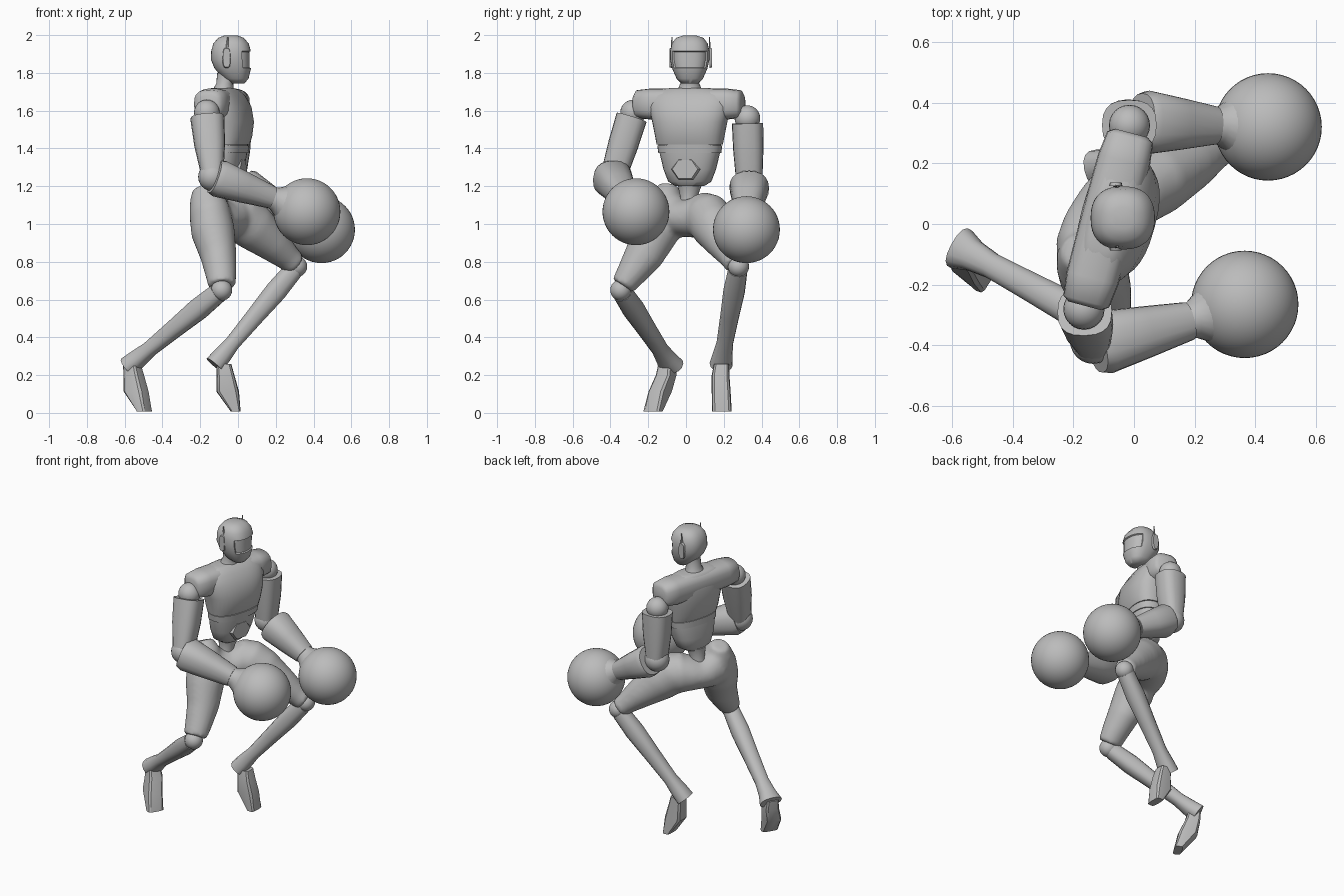
import bpy, bmesh, math
from mathutils import Vector, Matrix

cube = bpy.data.objects.get("Cube")
if cube:
    bpy.data.objects.remove(cube, do_unlink=True)

grey = bpy.data.materials.new("plain grey")
grey.use_nodes = True
grey.diffuse_color = (0.5, 0.5, 0.5, 1)
grey.node_tree.nodes["Principled BSDF"].inputs["Base Color"].default_value = (0.5, 0.5, 0.5, 1)

X, Y, Z = Vector((1, 0, 0)), Vector((0, 1, 0)), Vector((0, 0, 1))
turn = Matrix.Rotation(math.radians(-15), 3, 'Z')
ACROSS, FORWARD = turn @ Y, turn @ X


def finish(name, bm, angle=40):
    bmesh.ops.recalc_face_normals(bm, faces=bm.faces)
    mesh = bpy.data.meshes.new(name)
    bm.to_mesh(mesh)
    bm.free()
    mesh.materials.append(grey)
    ob = bpy.data.objects.new(name, mesh)
    bpy.context.collection.objects.link(ob)
    bpy.ops.object.select_all(action='DESELECT')
    ob.select_set(True)
    bpy.context.view_layer.objects.active = ob
    bpy.ops.object.shade_smooth_by_angle(angle=math.radians(angle))
    return ob


def loft(name, rings, ref=Z, axes=None, n=20, power=2.0, angle=40, recess=None):
    """Skin rings of (x, y, z, radius along ref, radius across)."""
    bm = bmesh.new()
    centres = [Vector(r[:3]) for r in rings]
    loops = []
    for i, r in enumerate(rings):
        if axes:
            a, b = axes
        else:
            t = (centres[min(i + 1, len(rings) - 1)] - centres[max(i - 1, 0)]).normalized()
            a = (ref - t * ref.dot(t)).normalized()
            b = t.cross(a)
        loop = []
        for k in range(n):
            c, s = math.cos(math.tau * k / n), math.sin(math.tau * k / n)
            u = math.copysign(abs(c) ** (2 / power), c) * r[3]
            v = math.copysign(abs(s) ** (2 / power), s) * r[-1]
            loop.append(bm.verts.new(centres[i] + a * u + b * v))
        loops.append(loop)
    for p, q in zip(loops, loops[1:]):
        for k in range(n):
            bm.faces.new((p[k], p[(k + 1) % n], q[(k + 1) % n], q[k]))
    bm.faces.new(loops[0])
    bm.faces.new(loops[-1])
    if recess:
        bmesh.ops.recalc_face_normals(bm, faces=bm.faces)
        panel = [f for f in bm.faces if recess(f.calc_center_median())]
        bmesh.ops.inset_region(bm, faces=panel, thickness=.004, depth=-.008)
    return finish(name, bm, angle)


def ball(name, centre, radius, segments=24):
    bm = bmesh.new()
    bmesh.ops.create_uvsphere(bm, u_segments=segments, v_segments=segments // 2, radius=radius,
                              matrix=Matrix.Translation(centre))
    finish(name, bm, 60)


def mix(a, b, f, *radii):
    return (*Vector(a).lerp(Vector(b), f), *radii)


# Head with recessed visor, ears and neck
loft("head", [(.0, .02, 1.745, .035, .045), (-.012, .02, 1.77, .068, .07),
              (-.028, .02, 1.825, .097, .094), (-.037, .02, 1.87, .106, .104),
              (-.037, .02, 1.915, .105, .104), (-.037, .02, 1.955, .094, .095),
              (-.037, .02, 1.985, .068, .073), (-.037, .02, 1.998, .035, .035)],
     axes=(X, Y), n=36, power=2.4, angle=50,
     recess=lambda c: 1.83 < c.z < 1.91 and c.x > .025)
for side, sign in (("left", 1), ("right", -1)):
    y = .025 + sign * .1
    loft(side + "_ear", [(-.06, y, 1.88, .055, .022), (-.06, y + sign * .012, 1.88, .05, .019)],
         axes=(Z, X), n=16, power=3)
    loft(side + "_antenna", [(-.058, y, 1.9, .012, .006), (-.054, y, 1.99, .003, .003)],
         axes=(X, Y), n=6)
loft("neck", [(-.08, .02, 1.67, .075, .08), (-.078, .02, 1.71, .055, .065),
              (-.07, .02, 1.745, .045, .05), (-.055, .02, 1.8, .055, .055)], axes=(X, Y))

# Torso: chest, shoulder yoke, abdomen, front plate and spine
loft("chest", [(-.05, .02, 1.42, .098, .177), (-.05, .02, 1.46, .113, .184),
               (-.05, .02, 1.54, .122, .2), (-.06, .02, 1.62, .115, .22),
               (-.072, .02, 1.68, .09, .215), (-.08, .02, 1.712, .065, .17),
               (-.08, .02, 1.72, .05, .1)],
     axes=(FORWARD, ACROSS), n=32, power=2.5, angle=60)
yoke = []
for d, high, deep in ((-.295, .05, .055), (-.28, .074, .078), (-.2, .083, .088),
                      (0, .083, .09), (.2, .083, .088), (.28, .074, .078), (.295, .05, .055)):
    yoke.append((*(Vector((-.085, .015, 1.635)) + ACROSS * d), high, deep))
loft("shoulder_yoke", yoke, axes=(Z, FORWARD), power=2.8, angle=60)
loft("belt", [(-.053, .02, 1.375, .096, .168), (-.05, .02, 1.416, .098, .174)],
     axes=(FORWARD, ACROSS), n=32, power=2.5)
loft("abdomen", [(-.075, .02, 1.2, .055, .075), (-.07, .02, 1.225, .075, .115),
                 (-.065, .02, 1.29, .088, .14), (-.055, .02, 1.37, .092, .16),
                 (-.05, .02, 1.43, .093, .168)],
     axes=(FORWARD, ACROSS), n=28, power=2.5)
hub = Vector((-.065, .02, 1.29)) + FORWARD * .08
loft("abdomen_plate", [(*hub, .08, .064), (*(hub + FORWARD * .018), .07, .057)],
     axes=(ACROSS, Z), n=6, angle=20)
loft("spine", [(-.1, .01, 1.06, .07, .07), (-.095, .015, 1.14, .045, .045),
               (-.085, .02, 1.21, .06, .065)], axes=(FORWARD, ACROSS))

# Arms: shoulder ball, upper shell, elbow, forearm shell, wrist and round fist
arms = {
    "right": ((-.165, -.28, 1.59), (-.135, -.385, 1.25), (-.105, -.392, 1.243),
              (.18, -.32, 1.14), (.365, -.265, 1.065)),
    "left": ((-.015, .325, 1.56), (-.02, .335, 1.22), (.04, .335, 1.195),
             (.265, .325, 1.068), (.442, .32, .97)),
}
for side, (shoulder, elbow, cuff, wrist, fist) in arms.items():
    ball(side + "_shoulder", shoulder, .068)
    loft(side + "_upper_arm", [mix(shoulder, elbow, .08, .09, .083),
                               mix(shoulder, elbow, .5, .082, .08),
                               mix(shoulder, elbow, .95, .06, .07)], ref=X, power=2.6)
    ball(side + "_elbow", elbow, .076)
    loft(side + "_forearm", [mix(cuff, wrist, -.07, .09, .095), mix(cuff, wrist, .03, .1, .105),
                             mix(cuff, wrist, .5, .082, .086), mix(cuff, wrist, 1, .06, .064)],
         power=2.4)
    loft(side + "_wrist", [mix(wrist, fist, -.1, .054), mix(wrist, fist, .08, .063),
                           mix(wrist, fist, .25, .084), mix(wrist, fist, .4, .115),
                           mix(wrist, fist, .5, .14)])
    ball(side + "_fist", fist, .177, 48)

# Pelvis and thighs, blended into one smooth body
hips = [
    loft("pelvis", [(-.19, -.15, 1.09, .085, .06), (-.165, -.1, 1.06, .125, .105),
                    (-.125, -.04, 1.035, .108, .125), (-.09, .01, 1.03, .1, .13),
                    (-.055, .06, 1.035, .11, .13), (-.01, .12, 1.04, .125, .12),
                    (.03, .17, 1.03, .085, .085)]),
    loft("right_thigh", [(-.19, -.09, 1.2, .055, .055), (-.17, -.1, 1.15, .088, .083),
                         (-.15, -.125, 1.07, .109, .117), (-.133, -.16, .96, .117, .125),
                         (-.103, -.225, .83, .096, .104), (-.09, -.295, .73, .082, .079),
                         (-.085, -.335, .672, .073, .065)], ref=X),
    loft("left_thigh", [(-.07, .07, 1.09, .09, .09), (.0, .11, 1.045, .13, .122),
                        (.08, .15, .985, .127, .12), (.19, .21, .89, .095, .097),
                        (.265, .253, .82, .07, .073), (.302, .271, .785, .064, .067)]),
]
for part in hips:
    part.select_set(True)
bpy.context.view_layer.objects.active = hips[0]
bpy.ops.object.join()
hips[0].name = "pelvis_and_thighs"
blend = hips[0].modifiers.new("blend", 'REMESH')
blend.mode = 'VOXEL'
blend.voxel_size = .012
blend.use_smooth_shade = True
soften = hips[0].modifiers.new("soften", 'SMOOTH')
soften.factor = .5
soften.iterations = 12

# Lower legs: knee, shin with broad heel, ankle and pointed foot
legs = {
    "right": ((-.087, -.345, .65), (-.575, -.08, .25), Vector((-.552, -.105, .2)),
              Vector((-.495, -.175, .007)), Vector((.5, .85, 0)), .072),
    "left": ((.31, .278, .775), (-.125, .185, .255), Vector((-.066, .183, .2)),
             Vector((-.012, .19, .007)), Vector((0, 1, 0)), .06),
}
for side, (knee, heel, instep, toe, wide, spread) in legs.items():
    ball(side + "_knee", knee, .056)
    loft(side + "_shin", [mix(knee, heel, .04, .052, .05), mix(knee, heel, .25, .058, .056),
                          mix(knee, heel, .5, .049, .049), mix(knee, heel, .78, .041, .043),
                          mix(knee, heel, .91, .05, .053), mix(knee, heel, 1.0, .052, spread)],
         n=14, power=2.4)
    middle = instep.lerp(toe, .45) + Vector((-.013, 0, 0))
    ankle = instep + Vector((-.01, .005, .06))
    loft(side + "_foot", [(*ankle, .04, .04), (*instep, .047, .047),
                          (*middle, .05, .06), (*toe, .052, .026)],
         axes=(wide.normalized(), wide.cross(Z).normalized()), n=12, power=4, angle=30)
